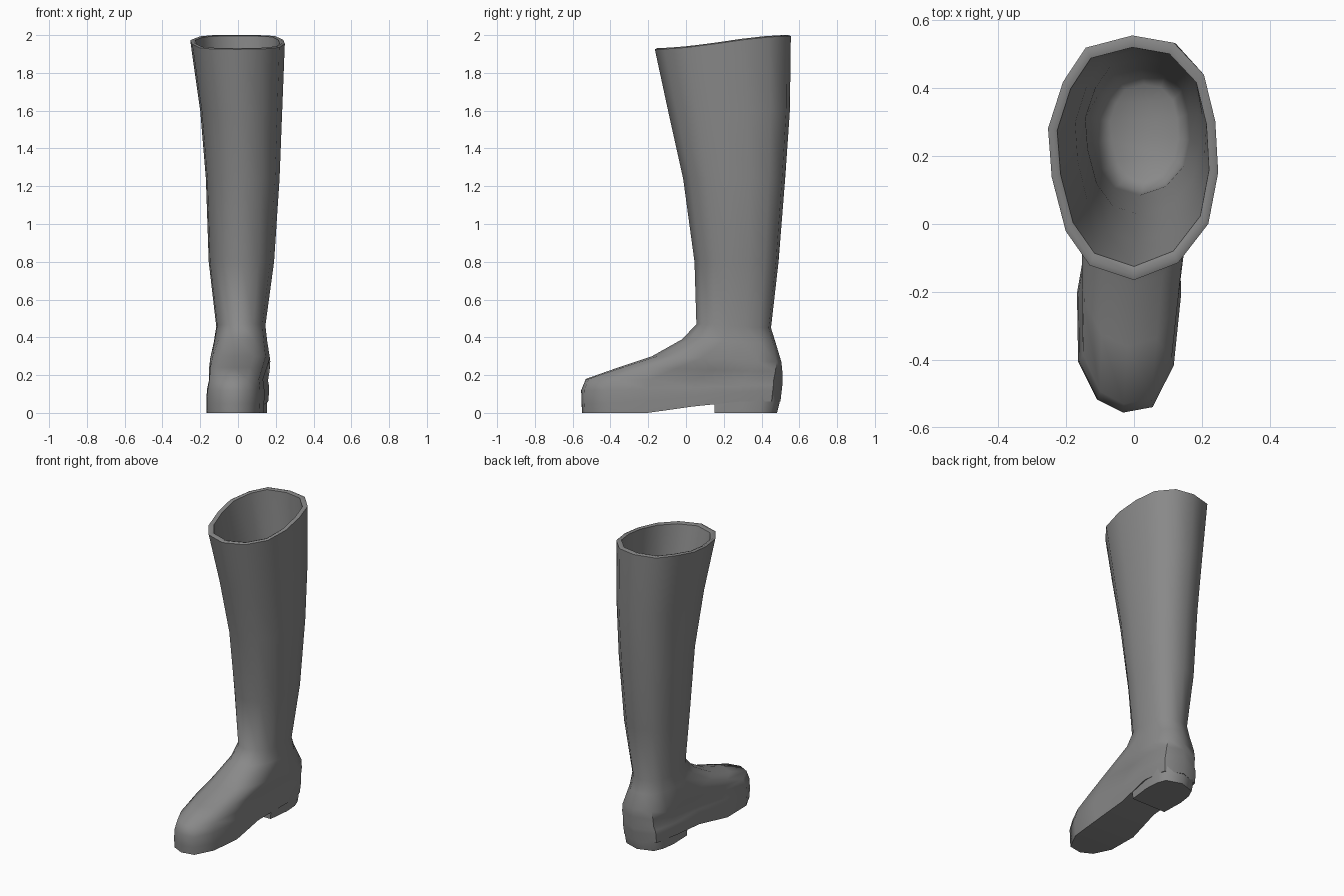
import bpy, bmesh

cube = bpy.data.objects.get("Cube")
if cube:
    bpy.data.objects.remove(cube, do_unlink=True)

leather = bpy.data.materials.new("grey_leather")
leather.use_nodes = True
GREY = (0.25, 0.25, 0.25, 1)
leather.diffuse_color = GREY
leather.node_tree.nodes["Principled BSDF"].inputs["Base Color"].default_value = GREY

# Outline shapes as (position front 0 to back 1, relative half width) per side
LEG_LEFT = [(0.07, 0.52), (0.23, 0.88), (0.44, 1), (0.65, 0.97), (0.84, 0.84), (0.97, 0.49)]
LEG_RIGHT = [(0.06, 0.52), (0.2, 0.8), (0.42, 0.96), (0.62, 1), (0.81, 0.82), (0.95, 0.55)]
FOOT_LEFT = [(0.015, 0.56), (0.13, 0.92), (0.33, 0.98), (0.56, 0.82), (0.8, 0.95), (0.955, 0.74)]
FOOT_RIGHT = [(0.035, 0.5), (0.14, 0.9), (0.33, 1), (0.56, 0.82), (0.8, 0.96), (0.955, 0.82)]


def mix(a, b, t):
    return a + (b - a) * t


def outline(front, back, half_width, x_front, x_back, foot=0.0):
    """Closed ring between a front and a back point, given as (y, z)."""
    def at(t, w):
        return (mix(x_front, x_back, t) + w * half_width,
                mix(front[0], back[0], t),
                mix(front[1], back[1], t * t * (3 - 2 * t)))

    def side(leg_shape, foot_shape, sign):
        return [at(mix(a[0], b[0], foot), sign * mix(a[1], b[1], foot))
                for a, b in zip(leg_shape, foot_shape)]
    return ([at(0, 0)] + side(LEG_LEFT, FOOT_LEFT, 1) + [at(1, 0)]
            + side(LEG_RIGHT, FOOT_RIGHT, -1)[::-1])


def cap(bm, loop):
    """Close a ring with strips running from side to side."""
    n = len(loop)
    bm.faces.new((loop[0], loop[1], loop[-1]))
    for i in range(1, (n - 1) // 2):
        bm.faces.new((loop[i], loop[i + 1], loop[n - i - 1], loop[n - i]))
    if n % 2 == 0:
        bm.faces.new(loop[n // 2 - 1:n // 2 + 2])


def loft(name, rings):
    """Closed skin through the rings, capped at both ends."""
    bm = bmesh.new()
    loops = [[bm.verts.new(p) for p in ring] for ring in rings]
    for a, b in zip(loops, loops[1:]):
        for i in range(len(a)):
            j = (i + 1) % len(a)
            bm.faces.new((a[i], b[i], b[j], a[j]))
    cap(bm, loops[0])
    cap(bm, loops[-1])
    bmesh.ops.recalc_face_normals(bm, faces=bm.faces)
    mesh = bpy.data.meshes.new(name)
    bm.to_mesh(mesh)
    bm.free()
    mesh.materials.append(leather)
    obj = bpy.data.objects.new(name, mesh)
    bpy.context.collection.objects.link(obj)
    bpy.ops.object.select_all(action='DESELECT')
    obj.select_set(True)
    bpy.context.view_layer.objects.active = obj
    bpy.ops.object.shade_smooth_by_angle(angle=0.95)


def sole_height(y):
    """Flat under the ball of the foot, rising through the arch."""
    return min(max(0.0, (y + 0.2) * 0.05 / 0.35), 0.06)


# Leg rings: front, back, half width, front x, back x
leg = [
    ((-0.165, 1.925), (0.555, 1.995), 0.25, 0.0, -0.005),
    ((-0.095, 1.6), (0.55, 1.6), 0.217, 0.017, 0.017),
    ((-0.015, 1.24), (0.525, 1.24), 0.195, 0.025, 0.025),
    ((0.045, 0.8), (0.49, 0.8), 0.173, 0.018, 0.018),
    ((0.055, 0.47), (0.45, 0.45), 0.13, 0.015, 0.015),
    ((-0.02, 0.39), (0.475, 0.37), 0.142, 0.008, 0.018),
]
# Foot rings, with the blend towards the foot outline
foot = [
    ((-0.18, 0.3), (0.505, 0.27), 0.16, -0.005, 0.035, 0.5),
    ((-0.36, 0.24), (0.51, 0.22), 0.154, -0.02, 0.035, 0.8),
    ((-0.53, 0.18), (0.51, 0.17), 0.144, -0.03, 0.035, 1),
    ((-0.555, 0.12), (0.51, 0.145), 0.153, -0.032, 0.032, 1),
    ((-0.553, 0.05), (0.507, 0.12), 0.155, -0.034, 0.03, 1),
]
sole = [(x, y, sole_height(y))
        for x, y, z in outline((-0.55, 0), (0.5, 0), 0.152, -0.034, 0.028, 1)]

# Lining: the upper leg rings pulled inward, ending in a rounded floor
lining = []
for front, back, half, xf, xb in leg[:4]:
    lining.append(outline((front[0] + 0.04, front[1]), (back[0] - 0.035, back[1]),
                          half - 0.027, xf, xb))
lining.append(outline((0.095, 0.68), (0.44, 0.68), 0.13, 0.025, 0.025))
lining.append(outline((0.13, 0.65), (0.41, 0.65), 0.1, 0.03, 0.03))

# Rounded rim between lining and outer leather
rim = outline((-0.15, 1.932), (0.54, 2.0), 0.238, 0, -0.005)
loft("boot_upper", lining[::-1] + [rim] + [outline(*r) for r in leg + foot] + [sole])


# Heel block with a straight front edge
def heel_ring(z, back, half_width):
    shape = [(0, 0.92), (0.45, 1.0), (0.72, 0.93), (0.9, 0.75)]
    y = lambda t: mix(0.15, back, t)
    cx = lambda t: mix(0.011, 0.025, t)
    return ([(cx(t) + half_width * w, y(t), z) for t, w in shape]
            + [(cx(1), back, z)]
            + [(cx(t) - half_width * w, y(t), z) for t, w in reversed(shape)])


loft("heel", [heel_ring(0.1, 0.497, 0.137), heel_ring(0.055, 0.496, 0.137),
              heel_ring(0.0, 0.482, 0.135)])
